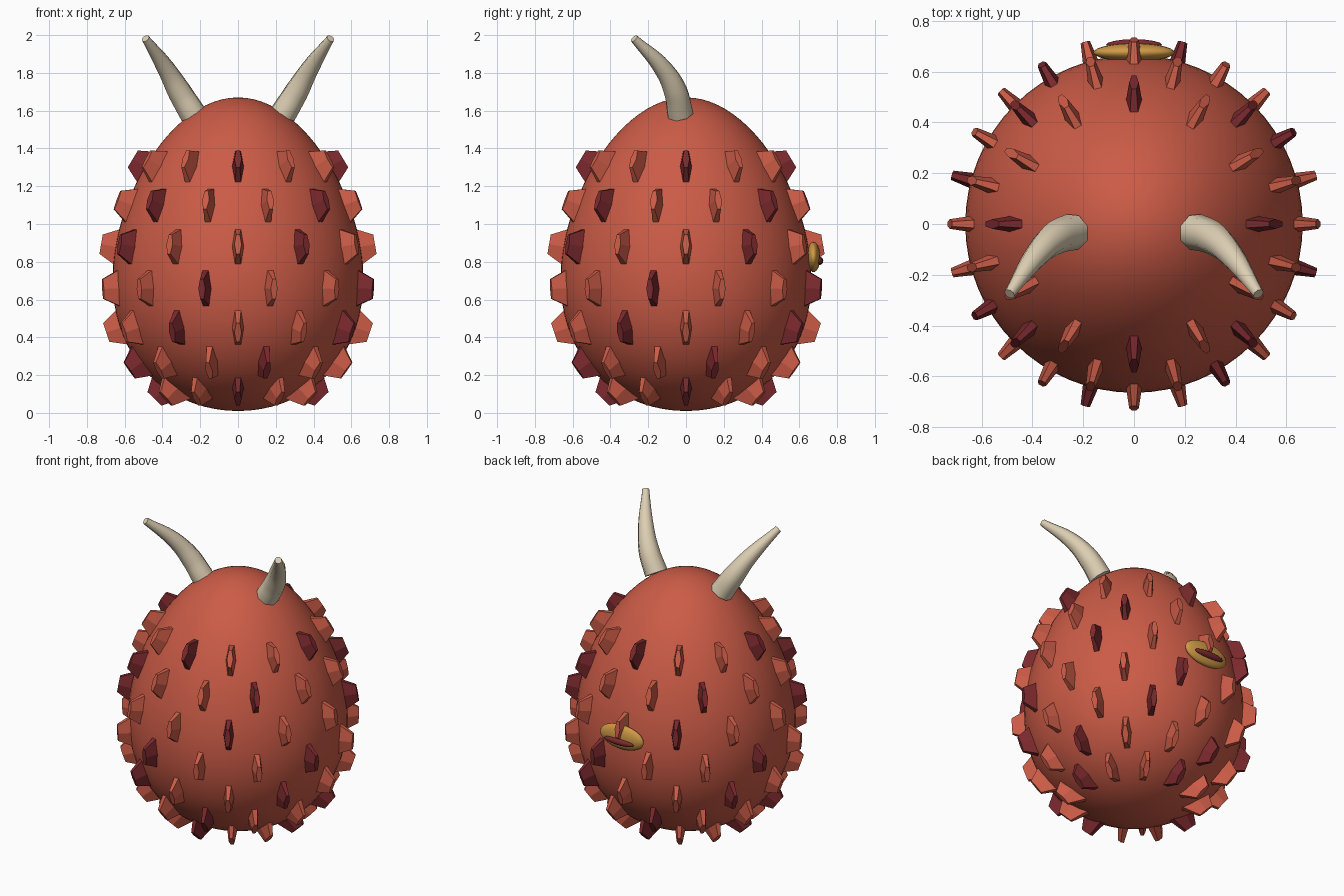
import bpy, bmesh
from math import sin, cos, pi, sqrt, atan2, radians
from mathutils import Vector

cube = bpy.data.objects.get("Cube")
if cube:
    bpy.data.objects.remove(cube)


def material(name, rgb):
    m = bpy.data.materials.new(name)
    m.use_nodes = True
    colour = (*rgb, 1)
    m.diffuse_color = colour
    m.node_tree.nodes["Principled BSDF"].inputs["Base Color"].default_value = colour
    return m


RED = material("brick red", (0.6, 0.105, 0.062))
DARK = material("dark maroon", (0.2, 0.022, 0.027))
BONE = material("bone", (0.72, 0.62, 0.45))
AMBER = material("amber", (0.62, 0.32, 0.06))

MID, HALF = 0.84, 0.83   # centre height and half height of the egg


def egg_radius(z):
    u = (z - MID) / HALF
    return 0.655 * (1 - 0.17 * u) * sqrt(max(0, 1 - u * u))


def mesh_object(name, bm, mats, smooth):
    me = bpy.data.meshes.new(name)
    bm.normal_update()
    bm.to_mesh(me)
    bm.free()
    for m in mats:
        me.materials.append(m)
    for p in me.polygons:
        p.use_smooth = smooth
    ob = bpy.data.objects.new(name, me)
    bpy.context.collection.objects.link(ob)
    return ob


def ellipsoid(name, size, loc, mat, seg=24):
    bm = bmesh.new()
    bmesh.ops.create_uvsphere(bm, u_segments=seg, v_segments=seg // 2, radius=1)
    bmesh.ops.scale(bm, vec=size, verts=bm.verts)
    ob = mesh_object(name, bm, [mat], True)
    ob.location = loc
    return ob


# Egg-shaped body, narrower towards the top
bm = bmesh.new()
bmesh.ops.create_uvsphere(bm, u_segments=64, v_segments=40, radius=1)
for v in bm.verts:
    taper = 0.655 * (1 - 0.17 * v.co.z)
    v.co = (v.co.x * taper, v.co.y * taper, MID + HALF * v.co.z)
mesh_object("body", bm, [RED], True)


# Scales: stretched hexagonal studs in staggered rows, every third one dark
def add_scale(bm, z, angle, mat_index):
    slope = (egg_radius(z + 0.01) - egg_radius(z - 0.01)) / 0.02
    tilt = max(-radians(46), atan2(-slope, 1))
    out = Vector((cos(angle), sin(angle), 0))
    side = Vector((-sin(angle), cos(angle), 0))
    normal = out * cos(tilt) + Vector((0, 0, sin(tilt)))
    up = normal.cross(side)
    centre = out * egg_radius(z) + Vector((0, 0, z))
    rings = []
    for depth, wide, tall in ((-0.03, 0.035, 0.122), (0.077, 0.019, 0.06)):
        rings.append([bm.verts.new(centre + normal * depth
                                   + side * wide * cos(k * pi / 3)
                                   + up * tall * sin(k * pi / 3)) for k in range(6)])
    low, top = rings
    faces = [bm.faces.new(top), bm.faces.new(low[::-1])]
    for k in range(6):
        n = (k + 1) % 6
        faces.append(bm.faces.new((low[k], low[n], top[n], top[k])))
    for f in faces:
        f.material_index = mat_index


bm = bmesh.new()
for j, z in enumerate((0.13, 0.27, 0.45, 0.66, 0.88, 1.1, 1.305)):
    for i in range(12):
        dark = (i + j // 2) % 3 == 0
        add_scale(bm, z, (i + 0.5 * (j % 2)) * pi / 6, int(dark))
bmesh.ops.recalc_face_normals(bm, faces=bm.faces)
mesh_object("scales", bm, [RED, DARK], False)


# Horns: tapered curved tubes sweeping out and forward
def horn(name, sign):
    cu = bpy.data.curves.new(name, "CURVE")
    cu.dimensions = "3D"
    cu.bevel_depth = 1
    cu.bevel_resolution = 2
    cu.resolution_u = 6
    cu.use_fill_caps = True
    path = ((0.24, -0.03, 1.585, 0.073), (0.31, -0.055, 1.7, 0.066),
            (0.38, -0.12, 1.82, 0.05), (0.49, -0.275, 1.982, 0.022))
    sp = cu.splines.new("BEZIER")
    sp.bezier_points.add(len(path) - 1)
    for p, (x, y, z, r) in zip(sp.bezier_points, path):
        p.co = (sign * x, y, z)
        p.radius = r
        p.handle_left_type = p.handle_right_type = "AUTO"
    cu.materials.append(BONE)
    ob = bpy.data.objects.new(name, cu)
    bpy.context.collection.objects.link(ob)
    bpy.ops.object.select_all(action="DESELECT")
    ob.select_set(True)
    bpy.context.view_layer.objects.active = ob
    bpy.ops.object.convert(target="MESH")
    bpy.ops.object.shade_smooth_by_angle(angle=radians(50))


horn("left_horn", 1)
horn("right_horn", -1)

# Single eye with a slit pupil at the back
ellipsoid("eye", (0.16, 0.036, 0.08), (0, 0.675, 0.825), AMBER)
ellipsoid("pupil", (0.11, 0.022, 0.022), (0, 0.705, 0.805), DARK, 16)
